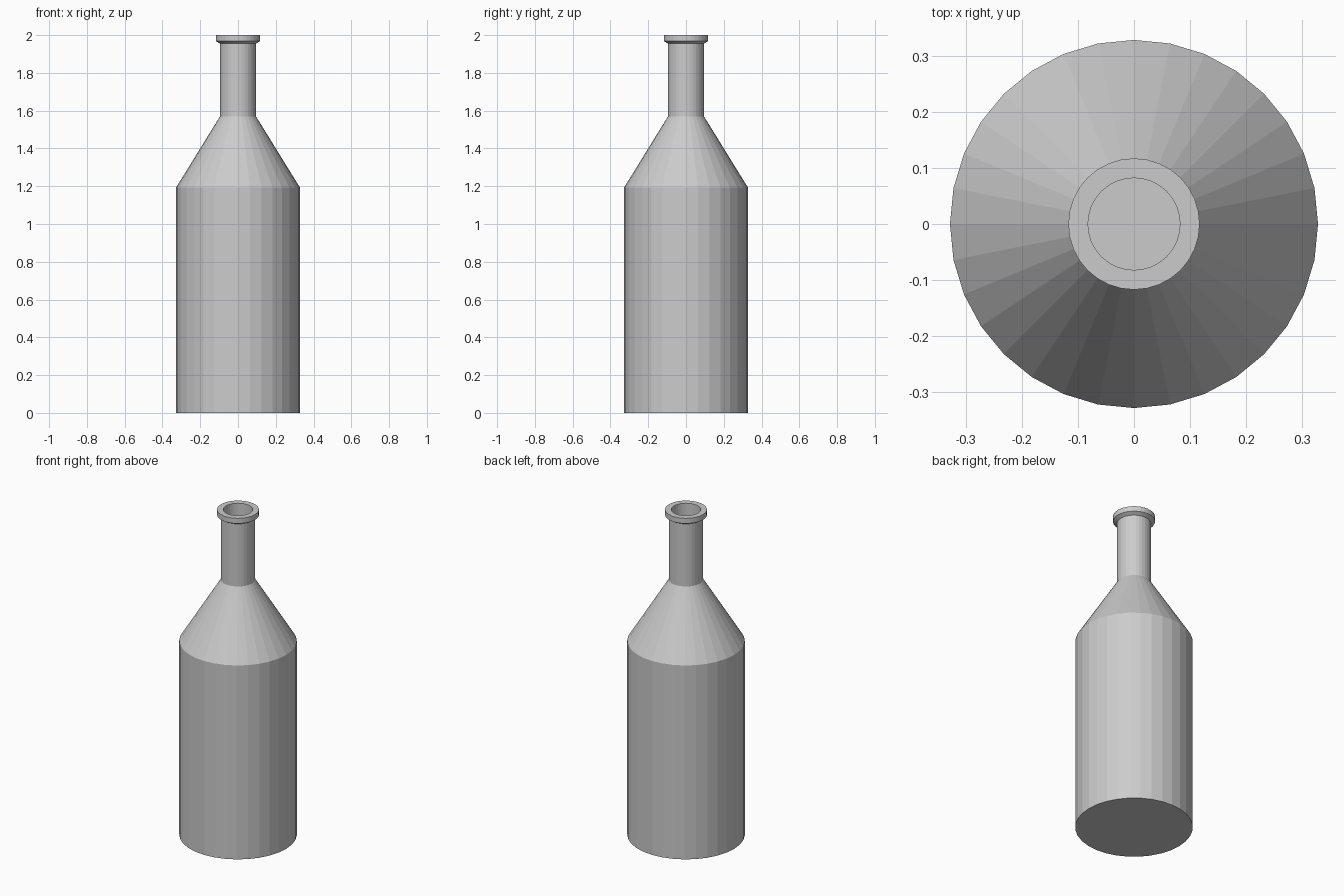
import bpy, bmesh
from math import cos, sin, tau

if "Cube" in bpy.data.objects:
    bpy.data.objects.remove(bpy.data.objects["Cube"])

SIDES = 32

# Closed glass profile as (radius, height): outside going up, then inside going down
OUTER = [(0.328, 0.0), (0.328, 1.193), (0.095, 1.57), (0.095, 1.955),
         (0.117, 1.968), (0.117, 2.0)]
INNER = [(0.082, 2.0), (0.082, 1.566), (0.313, 1.19), (0.313, 0.015)]


def lathe(name, profile):
    """Spin a profile round z and cap its first and last rings."""
    bm = bmesh.new()
    rings = [[bm.verts.new((r * cos(tau * i / SIDES), r * sin(tau * i / SIDES), z))
              for i in range(SIDES)] for r, z in profile]
    for low, high in zip(rings, rings[1:]):
        for i in range(SIDES):
            j = (i + 1) % SIDES
            bm.faces.new((low[i], low[j], high[j], high[i]))
    bm.faces.new(rings[0][::-1])
    bm.faces.new(rings[-1])
    bmesh.ops.recalc_face_normals(bm, faces=bm.faces)
    mesh = bpy.data.meshes.new(name)
    bm.to_mesh(mesh)
    bm.free()
    obj = bpy.data.objects.new(name, mesh)
    bpy.context.collection.objects.link(obj)
    return obj


# Hollow bottle: body, shoulder, neck, lip and interior
lathe("bottle", OUTER + INNER)
